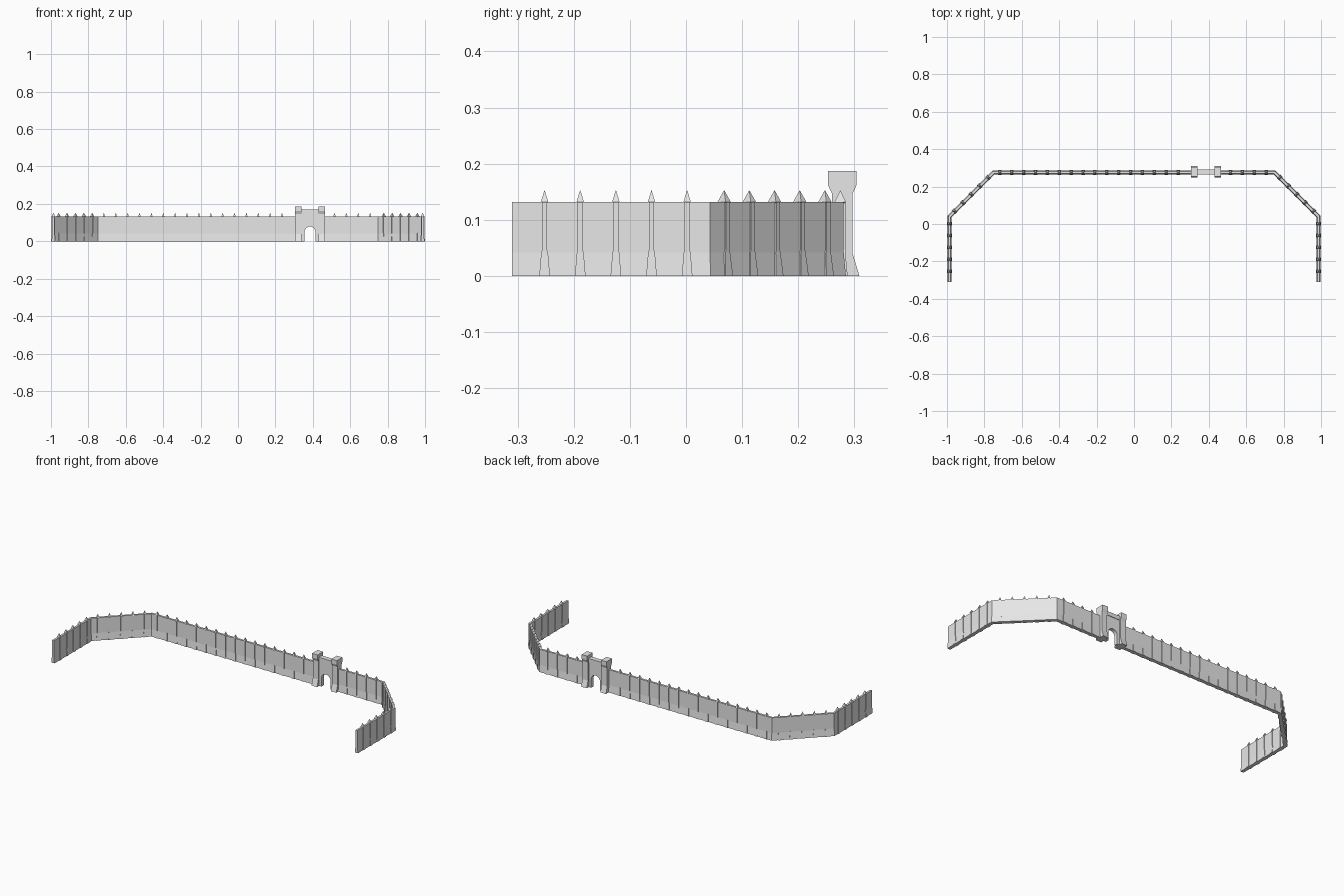
import bpy, bmesh, math
from mathutils import Vector, Matrix

cube = bpy.data.objects.get("Cube")
if cube:
    bpy.data.objects.remove(cube)

stone = bpy.data.materials.new("pale_grey_stone")
stone.use_nodes = True
COLOUR = (0.8, 0.8, 0.8, 1)
stone.diffuse_color = COLOUR
stone.node_tree.nodes["Principled BSDF"].inputs["Base Color"].default_value = COLOUR

WALL_Y, SIDE_X, BEND_Y, END_Y = 0.275, 0.987, 0.04, -0.31
CORNER_X = SIDE_X - (WALL_Y - BEND_Y)
STEP = 0.0635
GATE_X, GATE_Y = 0.385, 0.2785


def finish(bm, name):
    bmesh.ops.recalc_face_normals(bm, faces=bm.faces)
    mesh = bpy.data.meshes.new(name)
    bm.to_mesh(mesh)
    bm.free()
    obj = bpy.data.objects.new(name, mesh)
    bpy.context.collection.objects.link(obj)
    mesh.materials.append(stone)
    return obj


def loft(bm, rings):
    """Skin a list of equal-length vertex rings and cap both ends."""
    rows = [[bm.verts.new(p) for p in ring] for ring in rings]
    n = len(rows[0])
    for a, b in zip(rows, rows[1:]):
        for i in range(n):
            bm.faces.new((a[i], a[(i + 1) % n], b[(i + 1) % n], b[i]))
    bm.faces.new(rows[0])
    bm.faces.new(rows[-1])


def mirrored(half):
    """Close a half profile of (offset, height) points across its centre."""
    return half + [(-d, z) for d, z in reversed(half)]


def wall(name, path):
    """Sweep the battered wall profile along a mitred path."""
    profile = mirrored([(0.010, 0), (0.006, 0.042), (0.006, 0.132)])
    pts = [Vector(p) for p in path]
    rings = []
    for i, p in enumerate(pts):
        before = (p - pts[i - 1]).normalized() if i else None
        after = (pts[i + 1] - p).normalized() if i + 1 < len(pts) else None
        before, after = before or after, after or before
        n0 = Vector((-before.y, before.x))
        n1 = Vector((-after.y, after.x))
        mitre = (n0 + n1) / (1 + n0.dot(n1))
        rings.append([(p.x + mitre.x * d, p.y + mitre.y * d, z) for d, z in profile])
    bm = bmesh.new()
    loft(bm, rings)
    finish(bm, name)


def posts(name, places, angle):
    """Flared posts with pointed caps; angle is the wall direction."""
    # half width along the wall, half depth across it, height
    levels = [(0.0095, 0.013, 0), (0.006, 0.009, 0.042), (0.0045, 0.009, 0.046),
              (0.0045, 0.009, 0.130), (0.0065, 0.010, 0.132), (0.0004, 0.0004, 0.152)]
    bm = bmesh.new()
    for x, y in places:
        turn = Matrix.Translation((x, y, 0)) @ Matrix.Rotation(angle, 4, 'Z')
        loft(bm, [[turn @ Vector((sx * w, sy * d, z))
                   for sx, sy in ((-1, -1), (1, -1), (1, 1), (-1, 1))]
                  for w, d, z in levels])
    finish(bm, name)


def extruded(name, outline, axis, start, end):
    """Extrude a 2D outline along x (outline is y,z) or y (outline is x,z)."""
    bm = bmesh.new()
    loft(bm, [[(t, a, z) if axis == 'x' else (a, t, z) for a, z in outline]
              for t in (start, end)])
    return finish(bm, name)


# Walls on both sides of the gate
wall("long_wall", [(-SIDE_X, END_Y), (-SIDE_X, BEND_Y), (-CORNER_X, WALL_Y), (0.31, WALL_Y)])
wall("short_wall", [(0.46, WALL_Y), (CORNER_X, WALL_Y), (SIDE_X, BEND_Y), (SIDE_X, END_Y)])

# Posts along every stretch of wall
posts("back_posts", [(-0.717 + STEP * i, WALL_Y) for i in range(16)]
      + [(0.516 + STEP * i, WALL_Y) for i in range(4)], 0)
for side, label in ((1, "left"), (-1, "right")):
    posts(label + "_side_posts",
          [(side * SIDE_X, -0.252 + STEP * i) for i in range(5)], math.pi / 2)
    diagonal = [0.068 + STEP * math.sqrt(0.5) * i for i in range(5)]
    posts(label + "_diagonal_posts",
          [(side * (SIDE_X - (y - BEND_Y)), y) for y in diagonal], -side * math.pi / 4)

# Gate towers with flared feet and overhanging heads
tower = [(GATE_Y + d, z) for d, z in mirrored(
    [(0.0305, 0), (0.0185, 0.04), (0.0185, 0.147), (0.0255, 0.162), (0.0255, 0.187)])]
for side, label in ((1, "left"), (-1, "right")):
    x = GATE_X + side * 0.0625
    extruded(label + "_gate_tower", tower, 'x', x - 0.018, x + 0.018)

# Arched wall between the towers
arch = [(GATE_X + 0.029 * math.cos(math.pi * i / 12), 0.05 + 0.029 * math.sin(math.pi * i / 12))
        for i in range(13)]
outline = [(GATE_X + 0.045, 0), (GATE_X + 0.045, 0.15), (GATE_X - 0.045, 0.15),
           (GATE_X - 0.045, 0), (GATE_X - 0.029, 0)] + arch[::-1] + [(GATE_X + 0.029, 0)]
extruded("gate_arch", outline, 'y', GATE_Y - 0.011, GATE_Y + 0.011)

# Parapet above the arch
parapet = [(GATE_Y + d, z) for d, z in mirrored([(0.014, 0.146), (0.014, 0.169)])]
extruded("gate_parapet", parapet, 'x', GATE_X - 0.045, GATE_X + 0.045)
